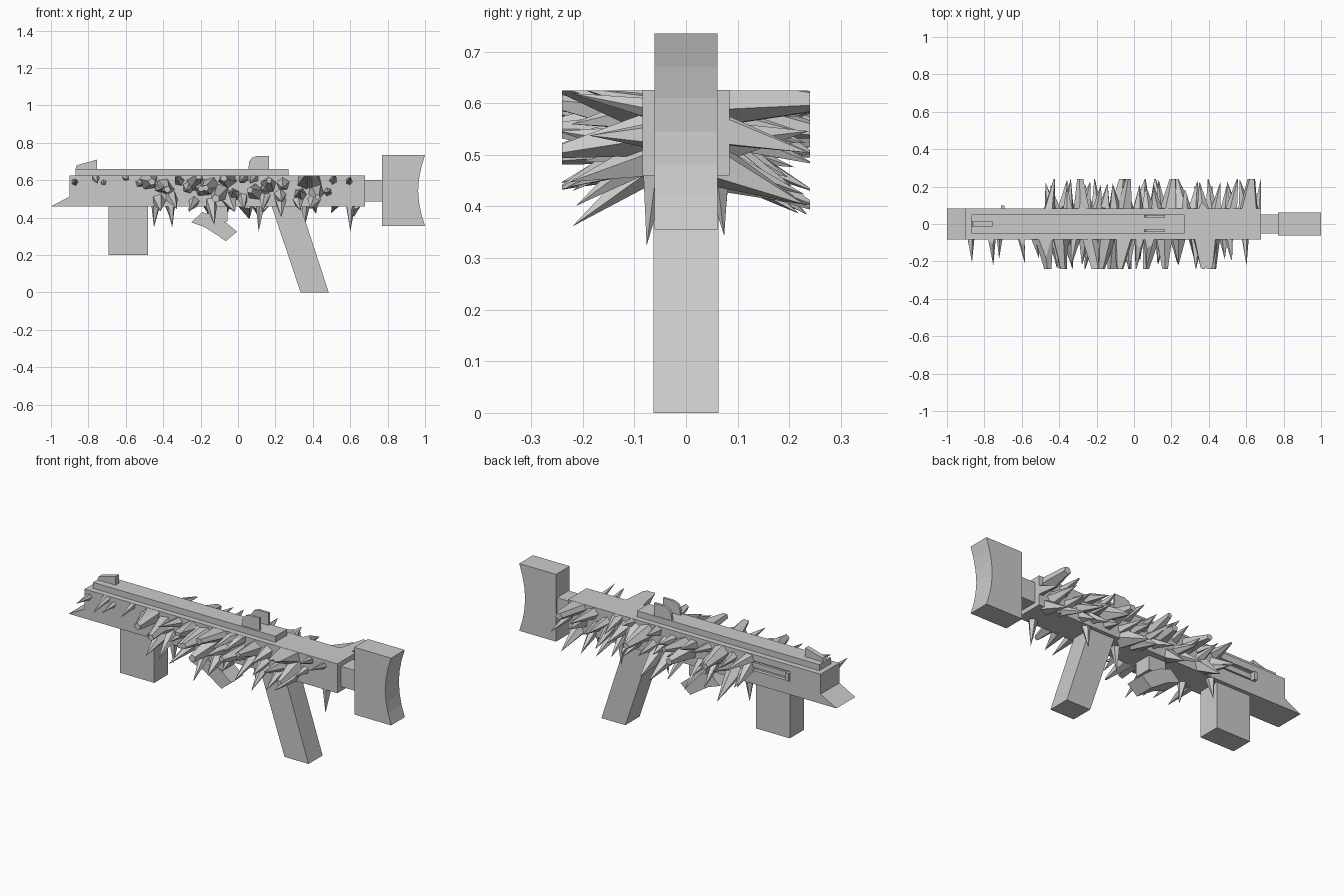
import bpy, bmesh, math, random
from mathutils import Vector

if "Cube" in bpy.data.objects:
    bpy.data.objects.remove(bpy.data.objects["Cube"])

random.seed(11)


def finish(bm, name):
    bmesh.ops.recalc_face_normals(bm, faces=bm.faces[:])
    me = bpy.data.meshes.new(name)
    bm.to_mesh(me)
    bm.free()
    ob = bpy.data.objects.new(name, me)
    bpy.context.collection.objects.link(ob)
    return ob


def prism(name, pts, y0, y1):
    """Extrude an (x, z) profile from y0 to y1."""
    bm = bmesh.new()
    face = bm.faces.new([bm.verts.new((x, y0, z)) for x, z in pts])
    ext = bmesh.ops.extrude_face_region(bm, geom=[face])
    verts = [g for g in ext["geom"] if isinstance(g, bmesh.types.BMVert)]
    bmesh.ops.translate(bm, verts=verts, vec=(0, y1 - y0, 0))
    return finish(bm, name)


def box(name, x0, x1, y0, y1, z0, z1):
    return prism(name, [(x0, z0), (x1, z0), (x1, z1), (x0, z1)], y0, y1)


W = 0.084
# receiver with a recessed slot on the far side
body = box("receiver", -0.9, 0.68, -W, W, 0.46, 0.626)
cutter = box("slot_cutter", -0.71, -0.45, W - 0.02, W + 0.05, 0.535, 0.59)
cutter.hide_render = True
cutter.hide_viewport = True
cut = body.modifiers.new("slot", "BOOLEAN")
cut.operation = "DIFFERENCE"
cut.solver = "EXACT"
cut.object = cutter
box("slot_bolt", -0.69, -0.46, W - 0.025, W - 0.008, 0.548, 0.577)
box("bolt_handle", -0.71, -0.692, W - 0.025, W + 0.015, 0.54, 0.585)

# muzzle wedge, top rail, sights
prism("muzzle_wedge", [(-1, 0.46), (-0.9, 0.46), (-0.9, 0.513)], -W, W)
box("top_rail", -0.87, 0.27, -0.052, 0.052, 0.626, 0.66)
prism("front_sight", [(-0.87, 0.66), (-0.755, 0.66), (-0.755, 0.71), (-0.862, 0.68)], -0.014, 0.014)
for side, y in (("left", 0.042), ("right", -0.036)):
    prism("rear_sight_" + side, [(0.055, 0.66), (0.165, 0.66), (0.165, 0.73), (0.1, 0.73),
                                 (0.075, 0.72), (0.06, 0.7)], y - 0.007, y + 0.007)

# magazine, grip, trigger
box("magazine", -0.693, -0.48, -0.0625, 0.0625, 0.2, 0.46)
prism("grip", [(0.18, 0.46), (0.335, 0.46), (0.485, 0), (0.335, 0)], -0.063, 0.063)
box("trigger_mount", -0.16, -0.055, -0.05, 0.05, 0.38, 0.46)
prism("trigger", [(-0.25, 0.375), (-0.19, 0.43), (-0.12, 0.405), (-0.06, 0.37), (-0.005, 0.325),
                  (-0.065, 0.275), (-0.12, 0.312), (-0.18, 0.35)], -0.055, 0.055)

# stock
box("stock_neck", 0.68, 0.77, -0.052, 0.052, 0.485, 0.6)
prism("butt_stock", [(0.77, 0.355), (1, 0.355), (0.98, 0.42), (0.968, 0.48), (0.963, 0.545),
                     (0.968, 0.61), (0.98, 0.67), (1, 0.735), (0.77, 0.735)], -0.061, 0.061)


# spikes
def add_spike(bm, base, direction, length, radius, sides=5):
    d = direction.normalized()
    quat = d.to_track_quat("Z", "Y")
    base = base - d * 0.02
    turn = random.uniform(0, math.tau)
    ring = []
    for i in range(sides):
        a = turn + math.tau * i / sides
        ring.append(bm.verts.new(base + quat @ Vector((radius * math.cos(a), radius * math.sin(a), 0))))
    tip = bm.verts.new(base + d * (length + 0.02))
    bm.faces.new(ring[::-1])
    for i in range(sides):
        bm.faces.new((ring[i], ring[(i + 1) % sides], tip))


def clip(bm, co, no):
    bmesh.ops.bisect_plane(bm, geom=bm.verts[:] + bm.edges[:] + bm.faces[:], dist=1e-5,
                           plane_co=co, plane_no=no, clear_outer=True)
    bmesh.ops.holes_fill(bm, edges=[e for e in bm.edges if e.is_boundary], sides=0)


R = random.uniform
for side, s, start, end in (("front", -1, -0.86, 0.64), ("back", 1, -0.44, 0.67)):
    bm = bmesh.new()
    # rows: height, vertical lean, first x, last x, spacing
    rows = [(0.59, 0.05, start, end, 0.08),
            (0.54, -0.1, -0.44, 0.5 if s < 0 else end, 0.085),
            (0.49, -0.5, -0.44, 0.42 if s < 0 else 0.66, 0.095)]
    for z, lean, x0, x1, step in rows:
        x = x0
        while x <= x1:
            slim = x < -0.48 or (s < 0 and x > 0.47)
            big = random.random() < 0.35 and not slim
            length, radius = R(0.12, 0.19), R(0.028, 0.042)
            if slim:
                length, radius = R(0.1, 0.15), R(0.016, 0.028)
            if big:
                length, radius = R(0.23, 0.29), R(0.045, 0.055)
            tilt = lean + R(-0.3, 0.25)
            if tilt < -0.35:
                length = min(length, 0.19)
            add_spike(bm, Vector((x + R(-0.02, 0.02), s * W, z + R(-0.025, 0.025))),
                      Vector((R(-0.2, 0.2), s, tilt)), length, radius)
            x += step
    clip(bm, (0, s * 0.24, 0), (0, s, 0))
    clip(bm, (0, 0, 0.625), (0, 0, 1))
    clip(bm, (0.68, 0, 0), (1, 0, 0))
    finish(bm, "spikes_" + side)

# underside spikes
bm = bmesh.new()
for x, y in ((-0.44, 0.06), (-0.36, -0.06), (0.12, 0), (0.36, 0.06), (0.6, -0.06)):
    add_spike(bm, Vector((x, y, 0.46)), Vector((R(-0.1, 0.1), y * 2, -1)), R(0.11, 0.145), 0.028)
finish(bm, "spikes_underside")
